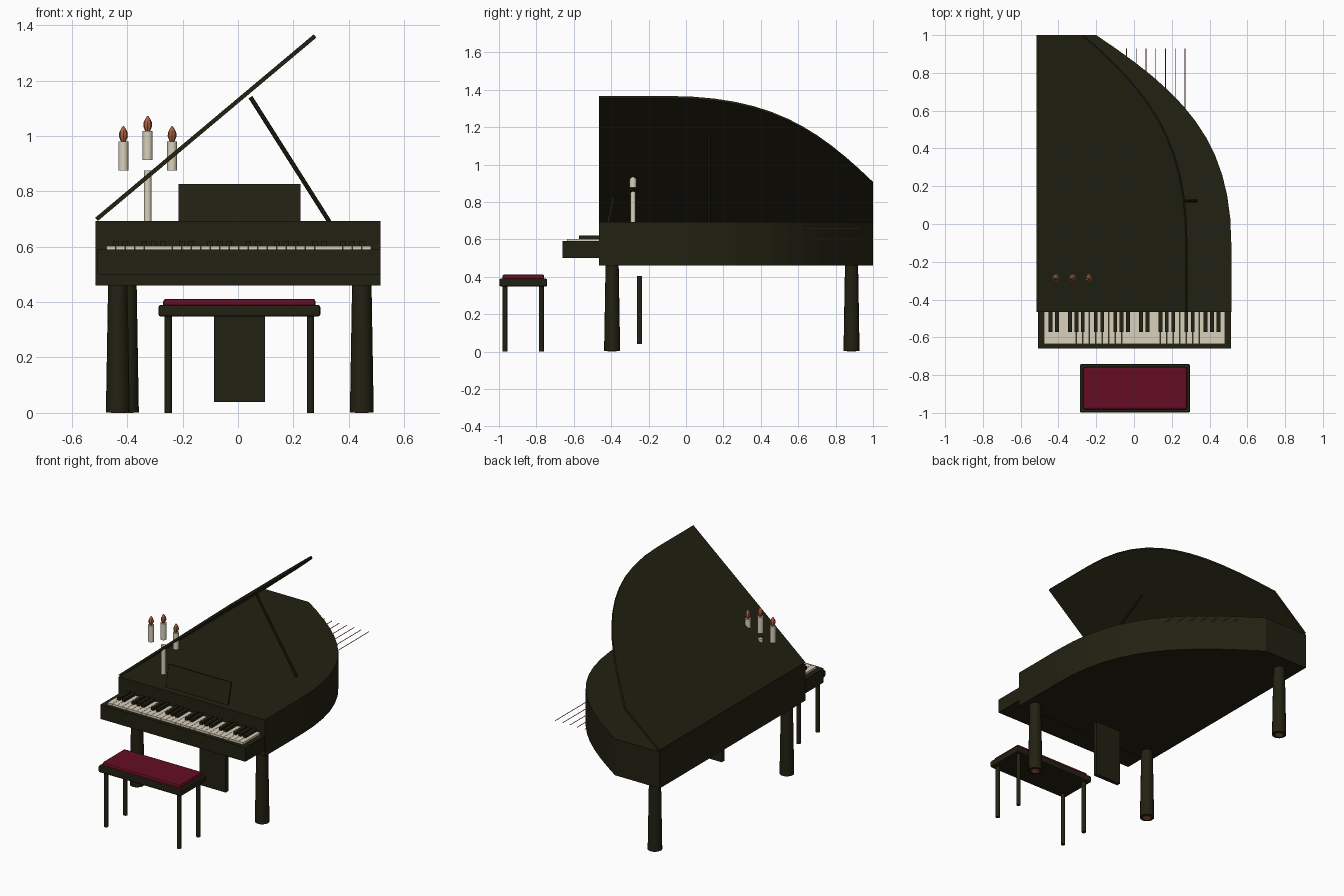
import bpy, bmesh, math
from mathutils import Vector

if "Cube" in bpy.data.objects:
    bpy.data.objects.remove(bpy.data.objects["Cube"])


def mat(name, rgb):
    m = bpy.data.materials.new(name)
    m.diffuse_color = (*rgb, 1)
    m.use_nodes = True
    m.node_tree.nodes["Principled BSDF"].inputs["Base Color"].default_value = m.diffuse_color
    return m


LACQUER = mat("black lacquer", (0.016, 0.015, 0.006))
IVORY = mat("ivory", (0.70, 0.64, 0.50))
COPPER = mat("copper", (0.42, 0.12, 0.055))
VELVET = mat("red velvet", (0.125, 0.004, 0.017))


def finish(bm, name, material, smooth=False):
    bmesh.ops.recalc_face_normals(bm, faces=bm.faces)
    me = bpy.data.meshes.new(name)
    bm.to_mesh(me)
    bm.free()
    me.materials.append(material)
    ob = bpy.data.objects.new(name, me)
    bpy.context.collection.objects.link(ob)
    if smooth:
        bpy.context.view_layer.objects.active = ob
        ob.select_set(True)
        bpy.ops.object.shade_smooth_by_angle(angle=math.radians(40))
        ob.select_set(False)
    return ob


def add_box(bm, x0, x1, y0, y1, z0, z1):
    vs = bmesh.ops.create_cube(bm, size=1)["verts"]
    for v in vs:
        v.co = (x0 + (v.co.x + .5) * (x1 - x0), y0 + (v.co.y + .5) * (y1 - y0),
                z0 + (v.co.z + .5) * (z1 - z0))


def box(name, material, *dims, bevel=0):
    bm = bmesh.new()
    add_box(bm, *dims)
    if bevel:
        bmesh.ops.bevel(bm, geom=bm.edges[:], offset=bevel, segments=2,
                        affect='EDGES', profile=0.5)
    return finish(bm, name, material)


def lathe(name, material, profile, loc, sides=16):
    """Turn (radius, z) points about the vertical axis."""
    bm = bmesh.new()
    rings = [[bm.verts.new((r * math.cos(2 * math.pi * i / sides),
                            r * math.sin(2 * math.pi * i / sides), z))
              for i in range(sides)] for r, z in profile]
    for a, b in zip(rings, rings[1:]):
        for i in range(sides):
            j = (i + 1) % sides
            bm.faces.new((a[i], a[j], b[j], b[i]))
    bm.faces.new(rings[0])
    bm.faces.new(rings[-1])
    ob = finish(bm, name, material, smooth=True)
    ob.location = loc
    return ob


def rod(name, material, a, b, r, sides=8):
    a, b = Vector(a), Vector(b)
    ob = lathe(name, material, [(r, 0), (r, (b - a).length)], a, sides)
    ob.rotation_euler = (b - a).to_track_quat('Z', 'Y').to_euler()
    return ob


# Wing-shaped outline: straight left side, curved right side
LEFT, FRONT = -0.515, -0.465
P = [Vector(p) for p in ((0.515, -0.1), (0.515, 0.45), (0.25, 0.70), (-0.2, 1.0))]
outline = [Vector((LEFT, FRONT)), Vector((0.515, FRONT))]
for i in range(13):
    t = i / 12
    u = 1 - t
    outline.append(P[0] * u**3 + P[1] * 3 * u * u * t + P[2] * 3 * u * t * t + P[3] * t**3)
outline.append(Vector((LEFT, 1.0)))


def slab(name, x_off, z0, z1):
    bm = bmesh.new()
    lo = [bm.verts.new((p.x - x_off, p.y, z0)) for p in outline]
    hi = [bm.verts.new((p.x - x_off, p.y, z1)) for p in outline]
    bm.faces.new(lo)
    bm.faces.new(hi)
    for i in range(len(lo)):
        j = (i + 1) % len(lo)
        bm.faces.new((lo[i], lo[j], hi[j], hi[i]))
    return finish(bm, name, LACQUER)


# Case and raised lid
slab("case", 0, 0.46, 0.692)
lid = slab("lid", LEFT, 0, 0.015)
lid.location = (-0.506, 0, 0.693)
lid.rotation_euler = (0, math.radians(-40), 0)
rod("lid_prop", LACQUER, (0.33, 0.122, 0.69), (0.045, 0.122, 1.14), 0.008)

# Keyboard: four octaves of 28 white keys
box("keybed", LACQUER, -0.508, 0.514, -0.66, FRONT, 0.50, 0.59)
KX, KW = -0.476, 0.0342
bm = bmesh.new()
for i in range(28):
    add_box(bm, KX + i * KW + .0008, KX + (i + 1) * KW - .0008, -0.635, -0.46, 0.585, 0.603)
finish(bm, "white_keys", IVORY)
bm = bmesh.new()
for octave in range(4):
    for k in (1, 2, 4, 5, 6):
        x = KX + (octave * 7 + k) * KW
        add_box(bm, x - 0.01, x + 0.01, -0.573, -0.46, 0.60, 0.62)
finish(bm, "black_keys", LACQUER)

# Music stand, leaning back
stand = box("music_stand", LACQUER, -0.214, 0.225, -0.006, 0.006, 0, 0.14)
stand.location = (0, -0.418, 0.688)
stand.rotation_euler = (math.radians(-13), 0, 0)

# Strings running out past the curved side
for i in range(7):
    x = -0.04 + i * 0.0517
    rod(f"string_{i + 1}", COPPER, (x, -0.2, 0.655), (x, 0.93, 0.655), 0.002, 6)

# Legs with small copper casters
for name, x, y in (("front_left_leg", -0.434, -0.395), ("front_right_leg", 0.447, -0.395),
                   ("back_leg", -0.401, 0.885)):
    lathe(name, LACQUER, [(0.043, 0.002), (0.035, 0.47)], (x, y, 0))
    lathe(name + "_caster", COPPER, [(0.024, 0), (0.024, 0.02)], (x, y, 0), 12)

# Pedal board
box("pedal_board", LACQUER, -0.087, 0.097, -0.262, -0.236, 0.04, 0.405)

# Bench
box("bench_seat", LACQUER, -0.287, 0.297, -0.998, -0.742, 0.348, 0.39, bevel=0.008)
box("bench_cushion", VELVET, -0.27, 0.28, -0.982, -0.758, 0.38, 0.412, bevel=0.01)
for x in (-0.252, 0.262):
    for y in (-0.967, -0.773):
        lathe("bench_leg", LACQUER, [(0.013, 0), (0.013, 0.36)], (x, y, 0), 12)

# Candles: one tall stem and three candles with flames
CY = -0.283
lathe("candle_stem", IVORY, [(0.014, 0.69), (0.014, 0.876)], (-0.326, CY, 0))
for x, z in ((-0.414, 0.876), (-0.326, 0.913), (-0.238, 0.876)):
    lathe("candle", IVORY, [(0.018, 0), (0.018, 0.104)], (x, CY, z))
    lathe("flame", COPPER, [(0.008, 0), (0.016, 0.02), (0.015, 0.034), (0.007, 0.05),
                            (0.002, 0.057)], (x, CY, z + 0.102), 8)
